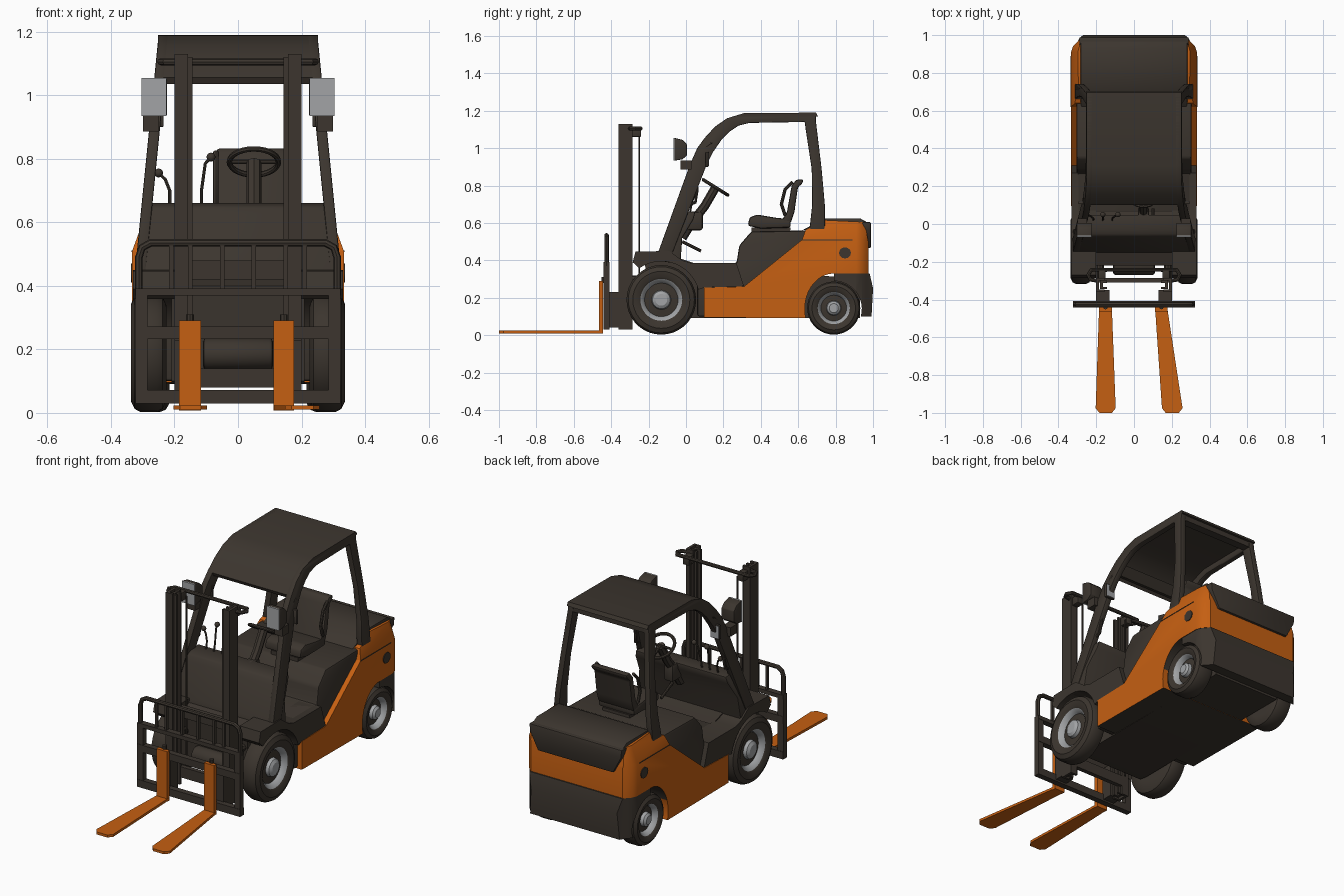
import bpy, bmesh, math
from mathutils import Vector

if "Cube" in bpy.data.objects:
    bpy.data.objects.remove(bpy.data.objects["Cube"])

def material(name, col):
    m = bpy.data.materials.new(name)
    m.diffuse_color = (*col, 1)
    m.use_nodes = True
    m.node_tree.nodes["Principled BSDF"].inputs["Base Color"].default_value = m.diffuse_color
    return m

DARK = material("dark brown grey", (0.045, 0.036, 0.028))
ORANGE = material("orange", (0.56, 0.115, 0.006))
GREY = material("light grey", (0.36, 0.37, 0.38))

def finish(name, bm, mats, bevel=0):
    bmesh.ops.recalc_face_normals(bm, faces=bm.faces)
    me = bpy.data.meshes.new(name)
    bm.to_mesh(me)
    bm.free()
    ob = bpy.data.objects.new(name, me)
    bpy.context.collection.objects.link(ob)
    for m in mats:
        me.materials.append(m)
    if bevel:
        b = ob.modifiers.new("bevel", 'BEVEL')
        b.width, b.segments, b.limit_method = bevel, 2, 'ANGLE'
    return ob

def prism_bm(pts, a, b, axis='x'):
    bm = bmesh.new()
    place = {'x': lambda p, t: (t, p[0], p[1]), 'y': lambda p, t: (p[0], t, p[1]),
             'z': lambda p, t: (p[0], p[1], t)}[axis]
    f = bm.faces.new([bm.verts.new(place(p, a)) for p in pts])
    r = bmesh.ops.extrude_face_region(bm, geom=[f])
    d = Vector(place((0, 0), b - a))
    bmesh.ops.translate(bm, vec=d, verts=[v for v in r['geom'] if isinstance(v, bmesh.types.BMVert)])
    return bm

def prism(name, pts, a, b, mat=DARK, axis='x', bevel=0):
    return finish(name, prism_bm(pts, a, b, axis), [mat], bevel)

def box(name, x, y, z, mat=DARK, bevel=0):
    return prism(name, [(x[0], y[0]), (x[1], y[0]), (x[1], y[1]), (x[0], y[1])], *z, mat, 'z', bevel)

def tube(name, pts, r, mat=DARK, cyclic=False):
    cu = bpy.data.curves.new(name, 'CURVE')
    cu.dimensions, cu.bevel_depth, cu.bevel_resolution, cu.use_fill_caps = '3D', r, 2, True
    s = cu.splines.new('POLY')
    s.points.add(len(pts) - 1)
    for p, c in zip(s.points, pts):
        p.co = (*c, 1)
    s.use_cyclic_u = cyclic
    cu.materials.append(mat)
    ob = bpy.data.objects.new(name, cu)
    bpy.context.collection.objects.link(ob)
    return ob

def cut(bm, co, no):
    bmesh.ops.bisect_plane(bm, geom=bm.verts[:] + bm.edges[:] + bm.faces[:], plane_co=co, plane_no=no)

def round_rear(bm, y0=0.91):
    for y in (y0, 0.94, 0.965):
        cut(bm, (0, y, 0), (0, 1, 0))
    for v in bm.verts:
        if v.co.y > y0:
            v.co.x *= 1 - 0.16 * ((v.co.y - y0) / 0.07) ** 2 * (0.7 if v.co.y > 0.98 else 1)

def arc(cy, cz, ry, rz, a0, a1, n=12):
    return [(cy + ry * math.cos(math.radians(a0 + (a1 - a0) * i / n)),
             cz + rz * math.sin(math.radians(a0 + (a1 - a0) * i / n))) for i in range(n + 1)]

# orange hull with rear wheel arch; underside dark
bm = prism_bm([(.095, .095), (.095, .255), (.31, .26), (.62, .51), (.64, .565), (.745, .615), (.955, .605),
               (.975, .5), (.975, .33)] + arc(.79, .14, .155, .19, 90, 195), -.333, .333)
cut(bm, (0, 0, .51), (0, 0, 1))
round_rear(bm)
for v in bm.verts:
    if v.co.z > .512:
        v.co.x *= 1 - .11 * (v.co.z - .51) / .1
bmesh.ops.recalc_face_normals(bm, faces=bm.faces)
for f in bm.faces:
    f.material_index = 0 if f.normal.z < -.3 else 1
finish("orange_hull", bm, [DARK, ORANGE])

# rear bumper weight
bm = prism_bm([(.79, .33), (.982, .33), (1.0, .25), (.992, .1)] + arc(.79, .14, .15, .15, -15, 90), -.33, .33)
round_rear(bm)
finish("rear_bumper", bm, [DARK])

# hood lid, rear panel, side vents and seams
prism("hood_lid", [(.62, .56), (.74, .625), (.93, .625), (.975, .6), (.97, .57), (.74, .58)], -.283, .283, bevel=.006)
prism("rear_panel", [(-.29, .605), (.29, .605), (.285, .56), (.235, .465), (-.235, .465), (-.285, .56)],
      .94, .988, axis='y', bevel=.006)
for s in (-1, 1):
    prism("side_vent", arc(.85, .44, .032, .03, 0, 330, 11), s * .33, s * .337)
    prism("panel_seam", [(.62, .507), (.89, .507), (.89, .511), (.62, .511)], s * .33, s * .335)

# dark inner body, chassis and front axle
prism("inner_body", [(.06, .1), (.06, .385), (.27, .385), (.285, .48), (.35, .555), (.66, .56), (.66, .3), (.5, .1)],
      -.305, .305, bevel=.012)
prism("chassis", [(-.2, .1), (-.22, .4), (-.12, .44), (.06, .38), (.93, .3), (.93, .092), (-.15, .092)], -.21, .21)
prism("axle_drum", arc(-.22, .185, .05, .05, 0, 345, 23), -.11, .11, bevel=.012)

# front cowl, narrowing upwards
bm = prism_bm([(-.16, .4), (-.145, .45), (-.08, .62), (-.06, .65), (-.03, .66), (.05, .66), (.04, .62), (-.02, .52),
               (-.03, .38)], -.325, .325)
for v in bm.verts:
    v.co.x *= 1 - .13 * max(0, v.co.z - .44) / .22
finish("front_cowl", bm, [DARK], .008)

# front fenders and sills
for s in (-1, 1):
    prism("front_fender", [(-.285, .39), (-.27, .447), (-.09, .45), (-.02, .4), (.03, .385), (.27, .385),
                           (.31, .262), (.1, .255)] + arc(-.132, .19, .205, .205, 15, 125),
          s * .2, s * .331)

# wheels: lathe with coloured rings
def wheel(name, s, cy, r, rim, x_in, x_out):
    k = rim
    prof = [(0, x_in), (k, x_in), (r * .8, x_in), (r * .95, x_in + .012), (r, x_in + .03), (r, x_out - .03),
            (r * .95, x_out - .012), (r * .82, x_out), (k * 1.08, x_out - .006), (k, x_out - .012),
            (k * .86, x_out - .026), (k * .8, x_out - .04), (k * .46, x_out - .036), (k * .42, x_out - .018),
            (k * .28, x_out - .008), (0, x_out - .008)]
    bm, n = bmesh.new(), 36
    rings = [[bm.verts.new((s * x, cy + q * math.cos(2 * math.pi * i / n), r + .003 + q * math.sin(2 * math.pi * i / n)))
              for i in range(n)] for q, x in prof]
    for j in range(len(prof) - 1):
        for i in range(n):
            f = bm.faces.new((rings[j][i], rings[j][(i + 1) % n], rings[j + 1][(i + 1) % n], rings[j + 1][i]))
            f.material_index = 1 if j in (9, 10, 12, 13, 14) else 0
    bmesh.ops.remove_doubles(bm, verts=bm.verts, dist=1e-5)
    finish(name, bm, [DARK, GREY])

for s in (-1, 1):
    wheel("front_wheel", s, -.132, .186, .112, .225, .337)
    wheel("rear_wheel", s, .79, .142, .086, .215, .33)

# overhead guard: side frames lean inwards
outer = [(-.15, .44), (.02, .91), (.06, 1.0), (.1, 1.055), (.155, 1.115), (.22, 1.16), (.31, 1.187), (.695, 1.19),
         (.695, 1.14), (.725, .89), (.742, .7), (.742, .565)]
inner = [(-.08, .42), (.11, .91), (.145, .98), (.19, 1.045), (.235, 1.09), (.28, 1.12), (.34, 1.135), (.635, 1.14),
         (.64, 1.1), (.672, .89), (.675, .7), (.66, .565)]
for s in (-1, 1):
    bm = prism_bm(outer + inner[::-1], s * .291, s * .325)
    for v in bm.verts:
        v.co.x -= s * .1 * (v.co.z - .44)
    finish("guard_frame", bm, [DARK], .005)
top = outer[3:8]
prism("roof_sheet", top + [(y + .01, z - .02) for y, z in top[::-1]], -.252, .252)
box("roof_rear_bar", (-.25, .25), (.645, .692), (1.14, 1.185))
prism("roof_front_bar", [(.1, 1.055), (.155, 1.11), (.19, 1.085), (.15, 1.04)], -.25, .25)

# mast channels, cross members, lift rods, top hoop
for s in (-1, 1):
    prism("mast_outer", [(s * x, y) for x, y in [(.2, -.36), (.2, -.285), (.157, -.285), (.157, -.298), (.185, -.298),
          (.185, -.347), (.157, -.347), (.157, -.36)]], .03, 1.13, axis='z')
    prism("mast_inner", [(s * x, y) for x, y in [(.18, -.345), (.18, -.3), (.143, -.3), (.143, -.312), (.165, -.312),
          (.165, -.333), (.143, -.333), (.143, -.345)]], .04, 1.12, axis='z')
    tube("lift_rod", [(s * .148, -.25, .12), (s * .148, -.25, 1.08)], .005)
    box("mast_top_block", sorted((s * .15, s * .19)), (-.29, -.24), (1.06, 1.11), bevel=.006)
    tube("tilt_cylinder", [(s * .18, -.29, .3), (s * .18, -.1, .3)], .02)
tube("mast_hoop", [(-.19, -.3, 1.105), (-.23, -.295, 1.105), (-.243, -.27, 1.105), (-.225, -.242, 1.105),
                   (.225, -.242, 1.105), (.243, -.27, 1.105), (.23, -.295, 1.105), (.19, -.3, 1.105)], .011)
for z in (.08, .42):
    box("mast_crossbar", (-.19, .19), (-.31, -.285), (z, z + .06))

# carriage and load backrest
for s in (-1, 1):
    box("carriage_post", sorted((s * .285, s * .322)), (-.44, -.41), (.035, .38))
    box("carriage_bracket", sorted((s * .13, s * .2)), (-.415, -.35), (.04, .23))
for z0, z1 in ((.03, .072), (.232, .272), (.37, .392)):
    box("carriage_bar", (-.322, .322), (-.442, -.408), (z0, z1))
tube("backrest_frame", [(-.312, -.425, .37), (-.312, -.425, .49), (-.302, -.425, .52), (-.275, -.425, .535),
                        (.275, -.425, .535), (.302, -.425, .52), (.312, -.425, .49), (.312, -.425, .37)], .012)
for x in (.05, .15, .21):
    for s in (-1, 1):
        box("backrest_slat", (s * x - .007, s * x + .007), (-.432, -.418), (.38, .535))

# forks: the right one splays outwards
for x0, x1, t0, t1 in ((-.185, -.117, -.203, -.097), (.112, .177, .148, .257)):
    box("fork_shank", (x0, x1), (-.465, -.443), (.008, .29), ORANGE)
    prism("fork_blade", [(x0, -.45), (x1, -.45), (t1, -.975), (t1 - .02, -1), (t0 + .02, -1), (t0, -.975)],
          .01, .024, ORANGE, 'z')
    tube("fork_pin", [((x0 + x1) / 2, -.44, .28), ((x0 + x1) / 2, -.44, .31)], .012)

# work lamps, mirrors and grab handles
for s in (-1, 1):
    c = s * .264
    prism("lamp_housing", [(-.062, .933), (-.062, 1.055), (-.02, 1.045), (.005, 1.02), (.005, .96), (-.02, .94)],
          c - .04, c + .04, bevel=.004)
    box("lamp_lens", (c - .039, c + .039), (-.068, -.06), (.934, 1.054), GREY)
    box("lamp_bracket", (c + s * .01 - .025, c + s * .01 + .025), (-.03, .03), (.885, .935))
    box("mirror_shell", (c - .03, c + .03), (.105, .12), (.9, .98), bevel=.004)
    box("mirror_glass", (c - .026, c + .026), (.119, .123), (.905, .975), GREY)
    tube("mirror_arm", [(c, .11, .97), (c, .1, 1.0), (c, .14, 1.03)], .005)
    tube("grab_handle", [(s * .28, .0, .69), (s * .28, .05, .71), (s * .275, .06, .78), (s * .27, .05, .83),
                         (s * .265, .02, .86)], .008)

# seat
prism("seat_base", [(.35, .55), (.35, .575), (.56, .575), (.56, .55)], -.04, .13)
prism("seat_cushion", [(.33, .585), (.34, .63), (.38, .645), (.48, .628), (.56, .62), (.56, .575), (.4, .57)],
      -.068, .158, bevel=.012)
prism("seat_back", [(.51, .61), (.54, .66), (.565, .8), (.59, .832), (.63, .832), (.62, .81), (.598, .79), (.58, .66),
                    (.56, .6)], -.068, .158, bevel=.01)
for x in (-.07, .16):
    tube("seat_arm", [(x, .53, .64), (x, .51, .7), (x, .53, .78), (x, .57, .82)], .009)

# steering column and wheel
C, t = Vector((.05, .158, .79)), math.radians(-32)
tube("steering_column", [(.05, -.02, .52), (.05, .03, .6), (.05, .1, .69), tuple(C)], .024)
box("column_cover", (.02, .08), (.0, .09), (.56, .66), bevel=.015)
ring = [(C.x + .077 * math.cos(a), C.y + .077 * math.sin(a) * math.cos(t), C.z + .077 * math.sin(a) * math.sin(t))
        for a in [2 * math.pi * i / 28 for i in range(28)]]
tube("steering_wheel", ring, .009, cyclic=True)
for i in (0, 7, 14):
    tube("steering_spoke", [tuple(C), ring[i]], .007)
tube("pedal", [(.1, -.02, .5), (.1, .04, .47), (.1, .08, .45)], .008)

# control levers with knobs
for x, k, z in ((-.215, -.25, .755), (-.115, -.085, .805), (-.165, -.165, .8)):
    tube("lever", [(x, .02, .65), (x, .03, .7), (x * .6 + k * .4, .04, z - .02), (k, .05, z)], .005)
    b = bmesh.new()
    bmesh.ops.create_uvsphere(b, u_segments=12, v_segments=8, radius=.014)
    bmesh.ops.translate(b, vec=(k, .05, z), verts=b.verts)
    finish("lever_knob", b, [DARK])

# convert tubes to meshes and smooth by angle
bpy.ops.object.select_all(action='SELECT')
bpy.context.view_layer.objects.active = bpy.context.scene.objects[0]
bpy.ops.object.convert(target='MESH')
bpy.ops.object.shade_smooth_by_angle(angle=math.radians(32))
